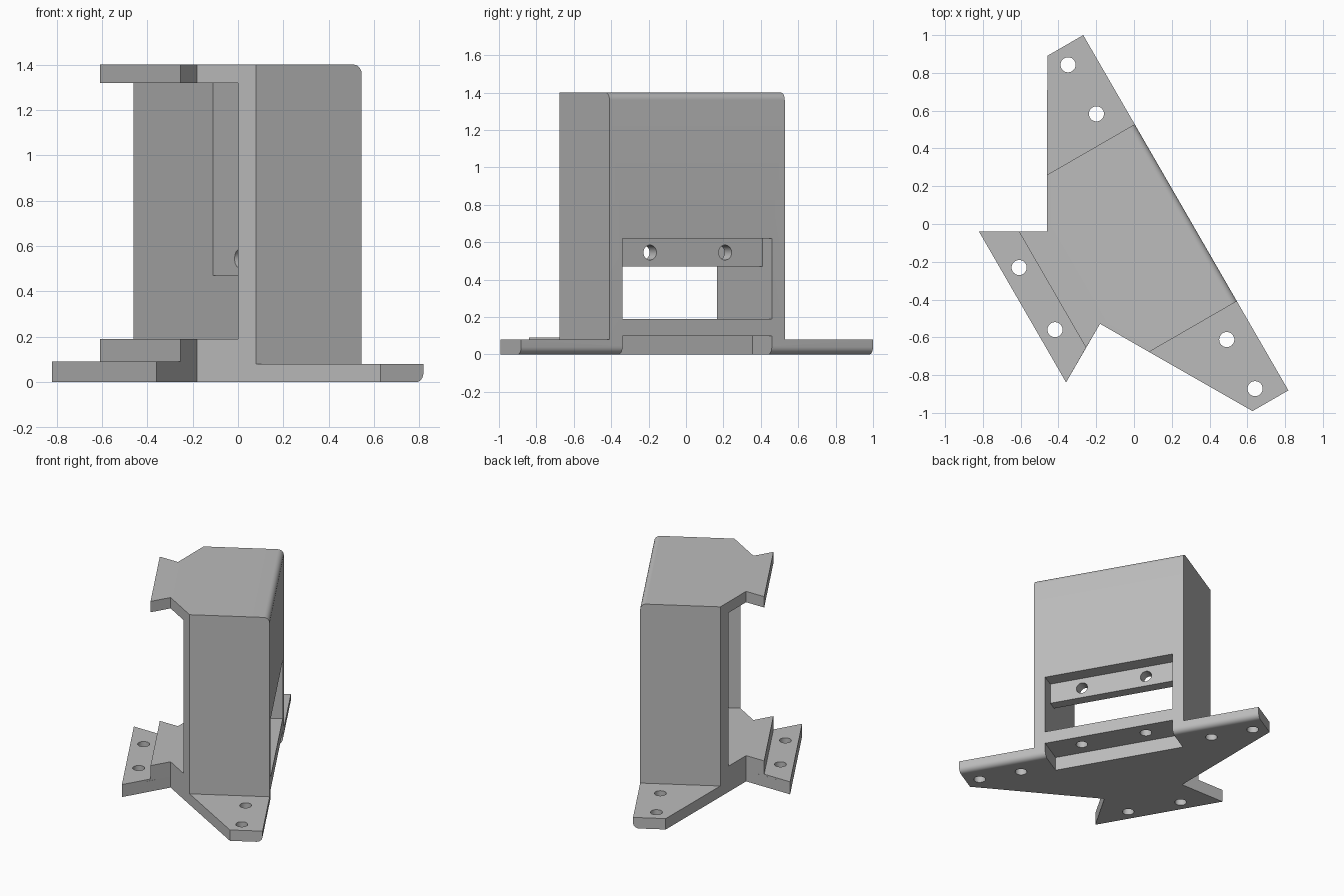
import bpy
import bmesh
import math
from mathutils import Matrix

if "Cube" in bpy.data.objects:
    bpy.data.objects.remove(bpy.data.objects["Cube"])

grey = bpy.data.materials.new("plain grey")
grey.use_nodes = True
colour = (0.5, 0.5, 0.5, 1)
grey.diffuse_color = colour
grey.node_tree.nodes["Principled BSDF"].inputs["Base Color"].default_value = colour

FRONT = 0.267      # front face
INNER = 0.461      # half width between the side walls
ROUND = 0.04


def make_object(name, bm):
    bmesh.ops.recalc_face_normals(bm, faces=bm.faces)
    mesh = bpy.data.meshes.new(name)
    bm.to_mesh(mesh)
    bm.free()
    mesh.materials.append(grey)
    obj = bpy.data.objects.new(name, mesh)
    bpy.context.collection.objects.link(obj)
    return obj


def prism(name, half_outline, z0, z1, round_z=None):
    """Extrude a mirrored outline; optionally round its front edge at round_z."""
    bm = bmesh.new()
    outline = half_outline + [(-x, y) for x, y in reversed(half_outline)]
    face = bm.faces.new([bm.verts.new((x, y, z0)) for x, y in outline])
    top = bmesh.ops.extrude_face_region(bm, geom=[face])["geom"]
    bmesh.ops.translate(bm, vec=(0, 0, z1 - z0),
                        verts=[v for v in top if isinstance(v, bmesh.types.BMVert)])
    if round_z is not None:
        edges = [e for e in bm.edges if all(
            abs(v.co.y - FRONT) < 1e-4 and abs(v.co.z - round_z) < 1e-4 for v in e.verts)]
        bmesh.ops.bevel(bm, geom=edges, offset=ROUND, segments=6,
                        profile=0.5, affect='EDGES')
    return make_object(name, bm)


def block(name, half_width, y0, y1, z0, z1):
    return prism(name, [(half_width, y1), (half_width, y0)], z0, z1)


def drill(name, x, y, z, depth, along_y=False):
    bm = bmesh.new()
    bmesh.ops.create_cone(bm, cap_ends=True, segments=32, radius1=0.04,
                          radius2=0.04, depth=depth)
    if along_y:
        bmesh.ops.rotate(bm, matrix=Matrix.Rotation(math.pi / 2, 3, 'X'), verts=bm.verts)
    bmesh.ops.translate(bm, vec=(x, y, z), verts=bm.verts)
    return make_object(name, bm)


def combine(target, tool, operation):
    tool.hide_render = True
    mod = target.modifiers.new(operation.lower(), 'BOOLEAN')
    mod.operation = operation
    mod.solver = 'EXACT'
    mod.object = tool
    bpy.context.view_layer.objects.active = target
    bpy.ops.object.modifier_apply(modifier=mod.name)
    bpy.data.objects.remove(tool)


# Base plate with two wings and a flared tail
bracket = prism("mounting_bracket", [
    (1.086, FRONT), (1.086, 0.048), (0.541, -0.27),
    (0.282, -0.42), (0.461, -0.731)], 0, 0.08, round_z=0)

# Tower, including the flared tongue at its top and bottom
tower = prism("tower", [(0.541, FRONT), (0.541, -0.27), (0.282, -0.42),
                        (0.355, -0.548)], 0.05, 1.4, round_z=1.4)
combine(bracket, tower, 'UNION')

# Raised tail flange
tail = prism("tail_flange", [(0.345, -0.53), (0.355, -0.548), (0.461, -0.731)], 0.05, 0.092)
combine(bracket, tail, 'UNION')

# Cavity open at the back, front window, recess above it, notch below it
for cutter in (block("cavity", INNER, -0.9, 0.09, 0.19, 1.32),
               block("window", INNER, 0.0, 0.5, 0.19, 0.47),
               block("recess", INNER, 0.165, 0.5, 0.47, 0.62),
               block("notch", INNER, 0.06, 0.5, -0.1, 0.1)):
    combine(bracket, cutter, 'DIFFERENCE')

# Screw holes: wings, tail, sill and recessed bar
for side in (-1, 1):
    for x, y in ((0.99, 0.119), (0.69, 0.119), (0.19, -0.642), (0.232, 0.165)):
        combine(bracket, drill("screw_hole", side * x, y, 0.1, 0.4), 'DIFFERENCE')
    combine(bracket, drill("bar_hole", side * 0.232, 0.13, 0.545, 0.2, True), 'DIFFERENCE')

# Turn the bracket to its final heading
heading = Matrix.Translation((0.043, -0.074, 0)) @ Matrix.Rotation(math.radians(-60), 4, 'Z')
bracket.data.transform(heading)

bpy.ops.object.select_all(action='DESELECT')
bracket.select_set(True)
bpy.context.view_layer.objects.active = bracket
bpy.ops.object.shade_smooth_by_angle(angle=math.radians(30))
